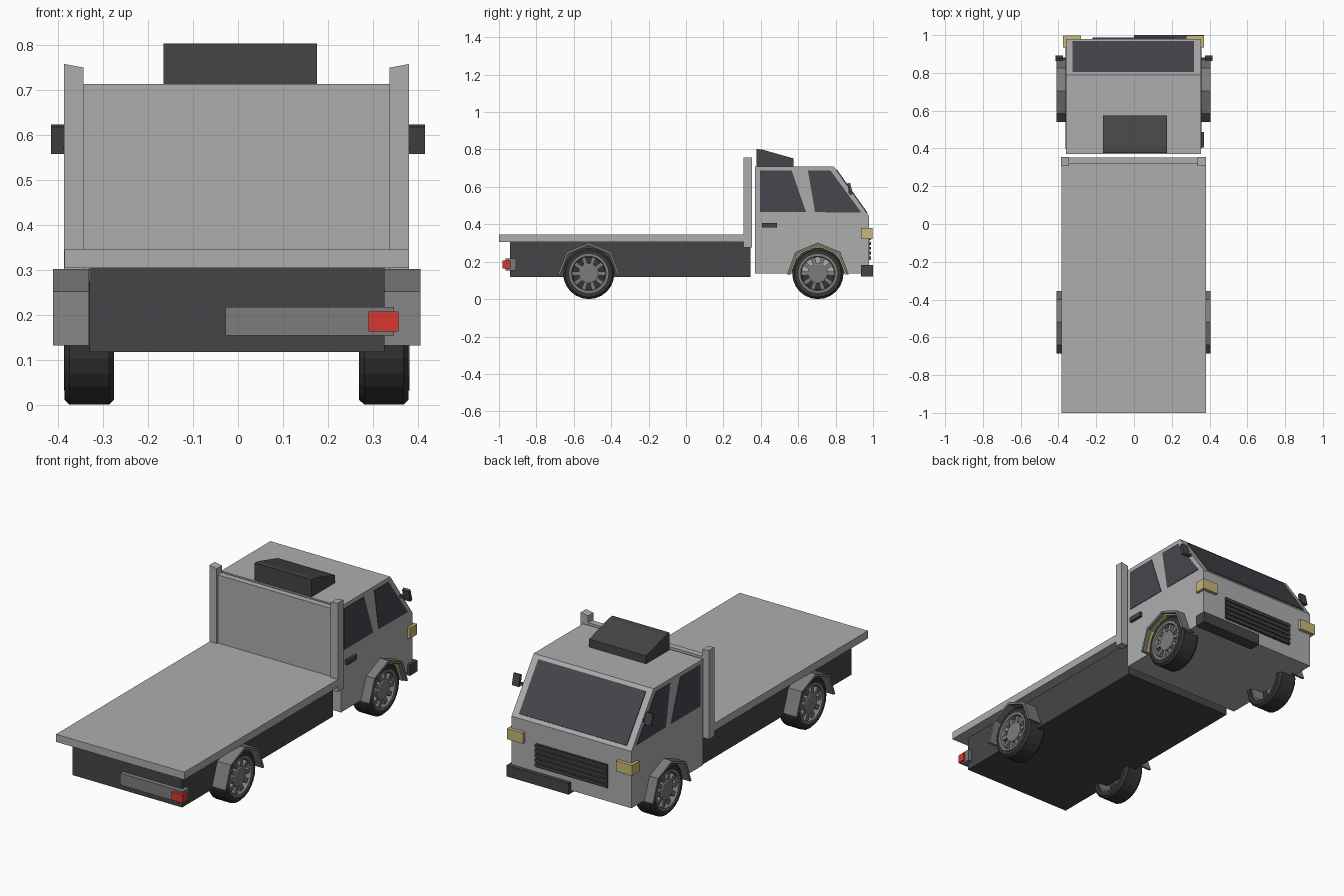
import bpy, bmesh
from math import pi, sin, cos

if "Cube" in bpy.data.objects:
    bpy.data.objects.remove(bpy.data.objects["Cube"])

CX = -0.003  # body centre line


def mat(name, rgb):
    m = bpy.data.materials.new(name)
    m.diffuse_color = (*rgb, 1)
    m.use_nodes = True
    m.node_tree.nodes["Principled BSDF"].inputs["Base Color"].default_value = m.diffuse_color
    return m


LIGHT = mat("body_grey", (0.42, 0.42, 0.42))
MID = mat("mid_grey", (0.2, 0.2, 0.2))
DARK = mat("dark_grey", (0.06, 0.06, 0.065))
TYRE = mat("tyre_black", (0.035, 0.035, 0.035))
GLASS = mat("glass", (0.065, 0.06, 0.075))
YELLOW = mat("lamp_yellow", (0.58, 0.48, 0.19))
RED = mat("lamp_red", (0.7, 0.04, 0.03))


def finish(name, bm, material):
    bmesh.ops.recalc_face_normals(bm, faces=bm.faces)
    me = bpy.data.meshes.new(name)
    bm.to_mesh(me)
    bm.free()
    ob = bpy.data.objects.new(name, me)
    me.materials.append(material)
    bpy.context.collection.objects.link(ob)
    return ob


def prism(name, pts, x0, x1, material):
    """Extrude a side profile of (y, z) points from x0 to x1."""
    bm = bmesh.new()
    f = bm.faces.new([bm.verts.new((x0, y, z)) for y, z in pts])
    r = bmesh.ops.extrude_face_region(bm, geom=[f])
    vs = [v for v in r["geom"] if isinstance(v, bmesh.types.BMVert)]
    bmesh.ops.translate(bm, verts=vs, vec=(x1 - x0, 0, 0))
    return finish(name, bm, material)


def box(name, x, y, z, material):
    return prism(name, [(y[0], z[0]), (y[1], z[0]), (y[1], z[1]), (y[0], z[1])], x[0], x[1], material)


def lathe(name, profile, y, z, s, n, material):
    """Spin a closed (x, radius) loop about the axle."""
    bm = bmesh.new()
    rings = [[bm.verts.new((CX + s * x, y + r * sin(2 * pi * i / n), z + r * cos(2 * pi * i / n)))
              for x, r in profile] for i in range(n)]
    k = len(profile)
    for i in range(n):
        a, b = rings[i], rings[(i + 1) % n]
        for j in range(k):
            bm.faces.new((a[j], a[(j + 1) % k], b[(j + 1) % k], b[j]))
    return finish(name, bm, material)


def arch(name, y, s, x0, x1, scale_out, scale_in, material):
    """Faceted wheel arch between two scaled copies of one outline."""
    base = [(-0.165, -0.005), (-0.12, 0.115), (0, 0.165), (0.12, 0.115), (0.165, -0.005)]
    pts = [(y + a * scale_out, 0.14 + b * scale_out) for a, b in base]
    pts += [(y + a * scale_in, 0.14 + b * scale_in) for a, b in reversed(base)]
    prism(name, pts, CX + s * x0, CX + s * x1, material)


# Flat bed, chassis and headboard
box("flat_bed", (-0.385, 0.38), (-1, 0.325), (0.307, 0.348), LIGHT)
box("chassis", (-0.33, 0.325), (-0.94, 0.345), (0.12, 0.308), DARK)
box("headboard", (-0.35, 0.345), (0.318, 0.352), (0.3, 0.715), LIGHT)

# Cab shell and roof wind deflector
prism("cab", [(0.37, 0.14), (0.37, 0.712), (0.79, 0.712), (0.979, 0.446), (0.979, 0.14)], -0.36, 0.355, LIGHT)
prism("roof_deflector", [(0.376, 0.71), (0.376, 0.805), (0.405, 0.803), (0.575, 0.755), (0.575, 0.71)],
      -0.165, 0.175, DARK)

# Windscreen on the sloping face
prism("windscreen", [(0.802, 0.682), (0.806, 0.697), (0.970, 0.466), (0.962, 0.458)], -0.325, 0.317, GLASS)

for s, side in ((1, "right"), (-1, "left")):
    # Headboard post with slanted top
    post = box(f"headboard_post_{side}", (CX + s * 0.34, CX + s * 0.383), (0.308, 0.354), (0.28, 0.752), LIGHT)
    for v in post.data.vertices:
        if v.co.z > 0.7 and abs(v.co.x - CX) > 0.36:
            v.co.z = 0.76
    # Side windows
    x0, x1 = CX + s * 0.352, CX + s * 0.3605
    prism(f"rear_side_window_{side}", [(0.396, 0.468), (0.396, 0.69), (0.565, 0.69), (0.642, 0.468)], x0, x1, GLASS)
    prism(f"front_side_window_{side}", [(0.69, 0.468), (0.652, 0.69), (0.773, 0.69), (0.938, 0.465)], x0, x1, GLASS)
    # Door mirror on a short arm
    prism(f"mirror_{side}", [(0.875, 0.56), (0.892, 0.564), (0.877, 0.625), (0.862, 0.62)],
          s * 0.375, s * 0.415, DARK)
    box(f"mirror_arm_{side}", (CX + s * 0.35, CX + s * 0.385), (0.868, 0.882), (0.57, 0.583), DARK)
    # Headlight wrapping the corner
    box(f"headlight_{side}", (CX + s * 0.278, CX + s * 0.373), (0.935, 0.998), (0.325, 0.382), YELLOW)

    for y, end in ((0.705, "front"), (-0.52, "rear")):
        tag = f"{end}_{side}"
        arch(f"fender_{tag}", y, s, 0.328, 0.408, 1.0, 0.92, MID)
        # Tyre, hollow on the inside
        lathe(f"tyre_{tag}", [(0.272, 0.104), (0.272, 0.126), (0.284, 0.137), (0.371, 0.137), (0.382, 0.126),
                              (0.382, 0.104)], y, 0.14, s, 24, TYRE)
        lathe(f"rim_{tag}", [(0.28, 0.096), (0.28, 0.105), (0.384, 0.105), (0.384, 0.092), (0.37, 0.088)],
              y, 0.14, s, 24, MID)
        lathe(f"wheel_back_{tag}", [(0.345, 0.001), (0.345, 0.1), (0.352, 0.1), (0.352, 0.001)], y, 0.14, s, 24, TYRE)
        lathe(f"hub_{tag}", [(0.345, 0.001), (0.345, 0.054), (0.376, 0.054), (0.38, 0.046), (0.38, 0.001)],
              y, 0.14, s, 20, MID)
        # Radial spokes
        for i in range(10):
            a = 2 * pi * i / 10
            c, d = cos(a), sin(a)
            quad = [(0.048, -0.009), (0.095, -0.012), (0.095, 0.012), (0.048, 0.009)]
            prism(f"spoke_{tag}_{i}", [(y + r * c - t * d, 0.14 + r * d + t * c) for r, t in quad],
                  CX + s * 0.35, CX + s * 0.374, MID)

# Yellow arch trim, front right only
arch("arch_trim", 0.705, 1, 0.34, 0.39, 0.935, 0.875, YELLOW)

# Grille panel and slats
box("grille", (-0.22, 0.212), (0.97, 0.981), (0.21, 0.34), DARK)
for i in range(5):
    z = 0.216 + i * 0.0255
    box(f"grille_slat_{i}", (-0.22, 0.212), (0.975, 0.988), (z, z + 0.015), DARK)

# One-sided fittings: half bumper, door handle, tail bar and tail light
box("front_bumper", (0.0, 0.37), (0.935, 1.0), (0.125, 0.185), DARK)
box("door_handle", (0.35, 0.37), (0.406, 0.487), (0.385, 0.411), DARK)
box("tail_bar", (-0.028, 0.346), (-0.965, -0.91), (0.157, 0.22), MID)
box("tail_light", (0.29, 0.356), (-0.98, -0.937), (0.166, 0.21), RED)

# Rest the wheels on the ground
for ob in bpy.context.collection.objects:
    ob.location.z -= 0.003
